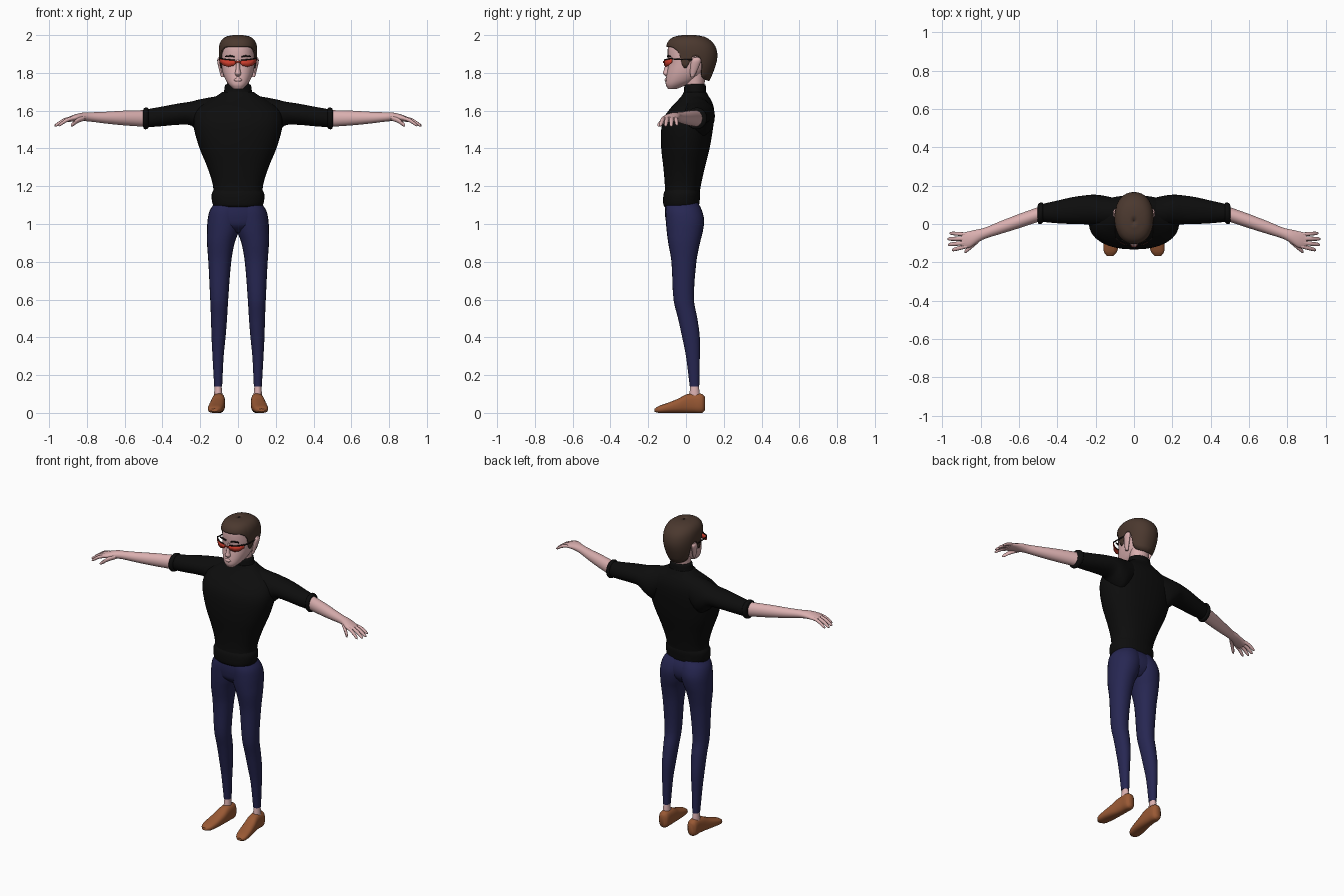
import bpy, bmesh, math


def material(name, rgb):
    m = bpy.data.materials.new(name)
    m.diffuse_color = (*rgb, 1)
    return m


SKIN = material("skin", (0.70, 0.43, 0.43))
SHIRT = material("black_knit", (0.004, 0.004, 0.004))
DENIM = material("navy_denim", (0.020, 0.020, 0.085))
LEATHER = material("brown_leather", (0.32, 0.10, 0.035))
HAIR = material("brown_hair", (0.070, 0.040, 0.028))
RED = material("red_lens", (0.60, 0.045, 0.025))
DARK = material("dark_frame", (0.012, 0.008, 0.008))


def sample(table, a):
    """Smooth interpolation of table rows (a, v1, v2, ...) at parameter a."""
    a = min(max(a, table[0][0]), table[-1][0])
    i = 0
    while i < len(table) - 2 and a > table[i + 1][0]:
        i += 1

    def slope(k, c):
        lo, hi = table[max(k - 1, 0)], table[min(k + 1, len(table) - 1)]
        return (hi[c] - lo[c]) / (hi[0] - lo[0])
    p, q = table[i], table[i + 1]
    d = q[0] - p[0]
    t = (a - p[0]) / d
    return [(2*t**3 - 3*t*t + 1) * p[c] + (t**3 - 2*t*t + t) * d * slope(i, c)
            + (3*t*t - 2*t**3) * q[c] + (t**3 - t*t) * d * slope(i + 1, c)
            for c in range(1, len(p))]


def build(name, rings, mat, closed=True, cap=True, mirror=False, thick=0):
    """Skin a list of point rings into an object."""
    bm = bmesh.new()
    rows = [[bm.verts.new(p) for p in r] for r in rings]
    n = len(rows[0])
    for r, s in zip(rows, rows[1:]):
        for j in range(n if closed else n - 1):
            k = (j + 1) % n
            bm.faces.new((r[j], r[k], s[k], s[j]))
    if cap:
        bm.faces.new(rows[0])
        bm.faces.new(rows[-1])
    bmesh.ops.recalc_face_normals(bm, faces=bm.faces)
    me = bpy.data.meshes.new(name)
    bm.to_mesh(me)
    bm.free()
    me.materials.append(mat)
    me.shade_smooth()
    me.set_sharp_from_angle(angle=math.radians(50))
    ob = bpy.data.objects.new(name, me)
    bpy.context.collection.objects.link(ob)
    if thick:
        sol = ob.modifiers.new("thickness", 'SOLIDIFY')
        sol.thickness = thick
        sol.offset = -1
    if mirror:
        ob.modifiers.new("mirror", 'MIRROR')
    return ob


def rounded(c, s, power):
    """Superellipse version of a cosine and sine pair."""
    f = lambda v: math.copysign(abs(v) ** (2 / power), v)
    return f(c), f(s)


def loft(name, axis, table, mat, n=24, steps=4, power=2.0, mirror=False):
    """Rows: position on axis, then low and high bounds on the other two axes."""
    rings = []
    for i in range((len(table) - 1) * steps + 1):
        k, t = divmod(i, steps)
        a = table[k][0]
        if t:
            a += (table[k + 1][0] - a) * t / steps
        u0, u1, v0, v1 = sample(table, a)
        ring = []
        for j in range(n):
            w = 2 * math.pi * j / n
            c, s = rounded(math.cos(w), math.sin(w), power)
            u, v = (u0 + u1 + (u1 - u0) * c) / 2, (v0 + v1 + (v1 - v0) * s) / 2
            ring.append({'x': (a, u, v), 'y': (u, a, v), 'z': (u, v, a)}[axis])
        rings.append(ring)
    return build(name, rings, mat, mirror=mirror)


def sym(rows):
    return [(z, -h, h, y0, y1) for z, h, y0, y1 in rows]


# Sweater: body, hem band, collar, sleeves and cuffs
loft("sweater_body", 'z', sym([
    (1.12, .132, -.115, .065), (1.20, .132, -.112, .078), (1.30, .162, -.120, .100),
    (1.40, .203, -.131, .125), (1.50, .232, -.131, .142), (1.56, .235, -.118, .149),
    (1.61, .215, -.085, .148), (1.65, .165, -.048, .136), (1.68, .110, -.022, .118),
    (1.70, .082, -.012, .107)]), SHIRT, 32, power=2.3)
loft("sweater_hem", 'z', sym([
    (1.09, .122, -.112, .060), (1.10, .132, -.119, .069), (1.13, .139, -.121, .073),
    (1.16, .139, -.118, .075), (1.18, .130, -.110, .072)]), SHIRT, 32, power=2.3)
loft("collar", 'z', sym([
    (1.67, .090, -.018, .115), (1.70, .075, -.010, .106), (1.735, .068, -.008, .104),
    (1.740, .060, .0, .098)]), SHIRT)
loft("sleeve", 'x', [
    (.08, -.01, .13, 1.53, 1.682), (.16, -.02, .148, 1.46, 1.668),
    (.21, -.01, .153, 1.485, 1.658), (.25, -.002, .150, 1.522, 1.648),
    (.32, .0, .140, 1.525, 1.637), (.40, .004, .122, 1.518, 1.622),
    (.485, .012, .103, 1.512, 1.607)], SHIRT, mirror=True)
loft("cuff", 'x', [
    (.472, .014, .104, 1.514, 1.606), (.480, .003, .112, 1.504, 1.616),
    (.497, .0, .107, 1.503, 1.613), (.503, .012, .095, 1.516, 1.602)],
    SHIRT, mirror=True)

# Forearm and palm, then fingers and thumb
loft("forearm_and_palm", 'x', [
    (.48, .018, .095, 1.514, 1.603), (.60, -.022, .052, 1.522, 1.600),
    (.70, -.053, .013, 1.532, 1.594), (.78, -.078, -.020, 1.542, 1.591),
    (.82, -.100, -.029, 1.545, 1.590), (.86, -.124, -.038, 1.544, 1.581),
    (.90, -.125, -.047, 1.540, 1.566)], SKIN, mirror=True)
FINGERS = {
    "little_finger": (.88, -.054, 1.560, .962, -.048, 1.525, .010),
    "ring_finger": (.88, -.076, 1.562, .972, -.078, 1.520, .011),
    "middle_finger": (.88, -.098, 1.562, .970, -.108, 1.520, .011),
    "index_finger": (.87, -.115, 1.562, .950, -.136, 1.522, .011),
    "thumb": (.81, -.083, 1.562, .885, -.147, 1.522, .014)}
for name, (x0, y0, z0, x1, y1, z1, r) in FINGERS.items():
    rows = []
    for t, k, lift in ((0, 1, 0), (.5, 1, .006), (.9, .8, 0), (1, .35, 0)):
        y, z = y0 + (y1 - y0) * t, z0 + (z1 - z0) * t + lift
        rows.append((x0 + (x1 - x0) * t, y - r * k, y + r * k, z - r * k, z + r * k))
    loft(name, 'x', rows, SKIN, 10, 3, mirror=True)

# Trousers: pelvis and legs
loft("trouser_hips", 'z', sym([
    (.955, .05, -.060, .050), (.99, .115, -.098, .078), (1.03, .148, -.109, .088),
    (1.07, .146, -.112, .083), (1.11, .126, -.110, .066)]), DENIM, 32, power=2.3)
loft("trouser_leg", 'z', [
    (.14, .084, .126, .020, .070), (.30, .076, .135, .0, .073),
    (.40, .066, .140, -.020, .073), (.50, .058, .143, -.042, .060),
    (.60, .052, .147, -.066, .042), (.80, .036, .157, -.077, .055),
    (.90, .018, .164, -.094, .074), (.96, -.004, .164, -.102, .089),
    (1.02, -.02, .161, -.107, .096), (1.07, -.03, .150, -.109, .085),
    (1.11, -.03, .125, -.105, .066)], DENIM, power=2.15, mirror=True)

# Ankles and shoes
loft("ankle", 'z', [(.06, .080, .130, .015, .075), (.10, .083, .127, .018, .073),
                    (.16, .089, .121, .025, .065)], SKIN, 16, mirror=True)
loft("shoe", 'y', [
    (-.166, .108, .142, .006, .022), (-.145, .089, .157, .0, .036),
    (-.10, .077, .158, .0, .052), (-.04, .070, .149, .0, .076),
    (.0, .068, .141, .0, .097), (.04, .068, .136, .0, .104),
    (.085, .071, .133, .0, .100), (.10, .085, .120, .012, .085)],
    LEATHER, power=2.6, mirror=True)

# Neck, head, nose, lips and ears
loft("neck", 'z', sym([(1.68, .060, .0, .098), (1.74, .058, -.004, .098),
                       (1.80, .062, -.01, .108)]), SKIN)
loft("head", 'z', sym([
    (1.715, .024, -.095, -.050), (1.735, .046, -.106, .0), (1.76, .064, -.107, .055),
    (1.80, .081, -.101, .100), (1.85, .090, -.093, .125), (1.90, .092, -.097, .140),
    (1.95, .086, -.090, .130), (1.985, .058, -.05, .095)]), SKIN, 32, power=2.2)
loft("nose", 'z', [
    (1.782, -.010, .010, -.108, -.08), (1.796, -.017, .017, -.122, -.08),
    (1.81, -.013, .013, -.119, -.08), (1.87, -.007, .007, -.099, -.08)], SKIN, 12)
loft("lips", 'z', sym([(1.753, .014, -.109, -.09), (1.763, .022, -.113, -.09),
                       (1.774, .010, -.107, -.09)]), SKIN, 12)
loft("ear", 'z', [
    (1.778, .074, .090, .024, .042), (1.80, .078, .096, .022, .054),
    (1.84, .082, .106, .024, .072), (1.868, .085, .110, .030, .080),
    (1.882, .088, .104, .042, .070)], SKIN, 12, mirror=True)

# Hair: a cap whose lower edge follows the hairline around the head
CAP = [(1.755, .068, -.075, .122), (1.80, .088, -.09, .143), (1.88, .100, -.098, .166),
       (1.94, .100, -.104, .156), (1.975, .086, -.088, .126),
       (1.994, .058, -.055, .090), (2.0, .024, -.02, .05)]
EDGE = [(0, 1.938), (40, 1.936), (52, 1.925), (62, 1.900), (69, 1.835), (82, 1.832),
        (87, 1.875), (98, 1.888), (110, 1.865), (118, 1.79), (135, 1.765), (180, 1.755)]


def hair_point(j, k, n=64, rows=14):
    w = 2 * math.pi * j / n
    deg = math.degrees(w)
    low = sample(EDGE, min(deg, 360 - deg))[0]
    z = low + (2.0 - low) * (1 - (1 - k / rows) ** 1.7)
    h, y0, y1 = sample(CAP, z)
    c, s = rounded(math.cos(w), math.sin(w), 2.2)
    return (h * s, (y0 + y1 - (y1 - y0) * c) / 2, z)


rings = [[hair_point(j, k) for j in range(64)] for k in range(15)]
rings.append([(.001 * math.sin(j * math.pi / 32), .015 - .001 * math.cos(j * math.pi / 32), 2.0)
              for j in range(64)])
build("hair", rings, HAIR, cap=False, thick=.009)


def visor(name, rows, mat, thick):
    """Curved upright strip; rows: x, y, bottom z, top z."""
    pts = [[(x, y, z0), (x, y, z1)] for x, y, z0, z1 in rows]
    build(name, pts, mat, closed=False, cap=False, mirror=True, thick=thick)


# Glasses and brows
visor("lens", [(.010, -.116, 1.850, 1.862), (.025, -.115, 1.838, 1.866),
               (.050, -.109, 1.832, 1.868), (.075, -.096, 1.838, 1.871),
               (.098, -.074, 1.856, 1.876)], RED, .004)
visor("bridge", [(.0, -.117, 1.854, 1.862), (.012, -.116, 1.852, 1.862)], RED, .004)
visor("frame_rim", [(.018, -.117, 1.865, 1.870), (.050, -.111, 1.867, 1.873),
                    (.075, -.098, 1.870, 1.876), (.099, -.075, 1.874, 1.881)], DARK, .005)
visor("temple_arm", [(.099, -.075, 1.870, 1.878), (.102, -.02, 1.868, 1.874),
                     (.101, .04, 1.866, 1.872)], DARK, .004)
visor("brow", [(.018, -.100, 1.882, 1.889), (.042, -.099, 1.886, 1.894),
               (.068, -.086, 1.883, 1.890)], DARK, .006)
